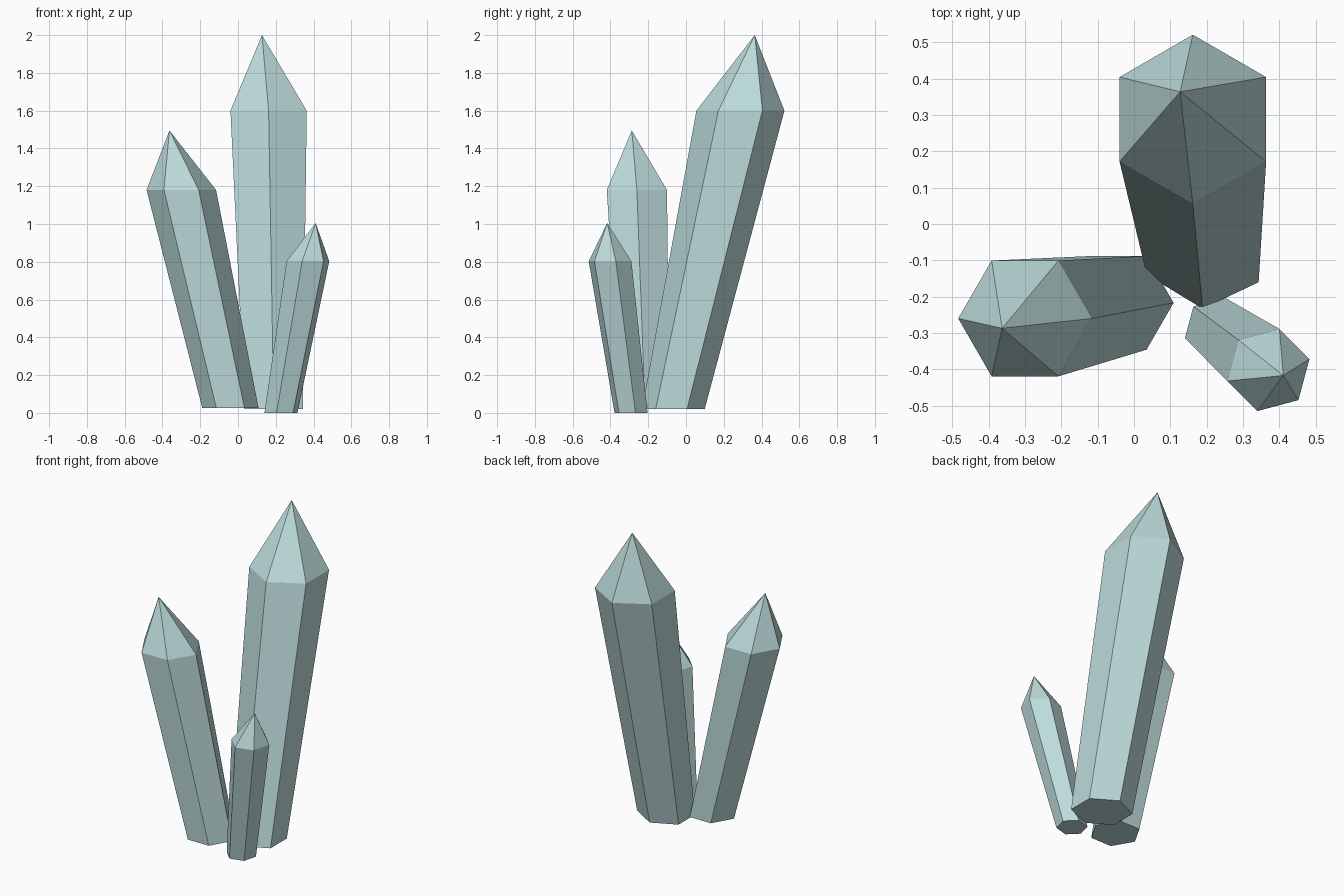
import bpy, bmesh, math
from mathutils import Vector

if "Cube" in bpy.data.objects:
    bpy.data.objects.remove(bpy.data.objects["Cube"])

crystal = bpy.data.materials.new("pale_teal_crystal")
crystal.diffuse_color = (0.51, 0.71, 0.71, 1.0)
crystal.use_nodes = True
crystal.node_tree.nodes["Principled BSDF"].inputs["Base Color"].default_value = crystal.diffuse_color


def hexagon(bm, centre, a, b, start):
    """Six vertices around centre; a and b are the horizontal half axes."""
    a, b, centre = Vector((*a, 0)), Vector((*b, 0)), Vector(centre)
    angles = [math.radians(start + 60 * i) for i in range(6)]
    return [bm.verts.new(centre + a * math.cos(t) + b * math.sin(t)) for t in angles]


def make_crystal(name, base, base_a, base_b, shoulder, radius, apex, start):
    """Leaning six-sided shaft that widens upward and ends in an off-centre point."""
    bm = bmesh.new()
    low = hexagon(bm, base, base_a, base_b, start)
    high = hexagon(bm, shoulder, (radius, 0), (0, radius), start)
    tip = bm.verts.new(apex)
    bm.faces.new(low[::-1])
    for i in range(6):
        j = (i + 1) % 6
        bm.faces.new((low[i], low[j], high[j], high[i]))
        bm.faces.new((high[i], high[j], tip))
    bmesh.ops.recalc_face_normals(bm, faces=bm.faces)
    mesh = bpy.data.meshes.new(name)
    bm.to_mesh(mesh)
    bm.free()
    mesh.materials.append(crystal)
    bpy.context.collection.objects.link(bpy.data.objects.new(name, mesh))


# Tall crystal leaning back, its base hexagon slightly skewed
make_crystal("large_crystal", (0.189, -0.067, 0.02), (0.178, -0.012), (0, 0.166),
             (0.162, 0.288, 1.6), 0.233, (0.127, 0.364, 2.0), 30)
# Middle crystal leaning left
make_crystal("medium_crystal", (-0.04, -0.217, 0.025), (0.149, 0), (0, 0.149),
             (-0.30, -0.26, 1.18), 0.184, (-0.363, -0.287, 1.495), 0)
# Short crystal leaning to the front right
make_crystal("small_crystal", (0.2275, -0.291, 0), (0.0905, 0), (0, 0.0905),
             (0.37, -0.402, 0.803), 0.117, (0.411, -0.417, 1.005), 15)
